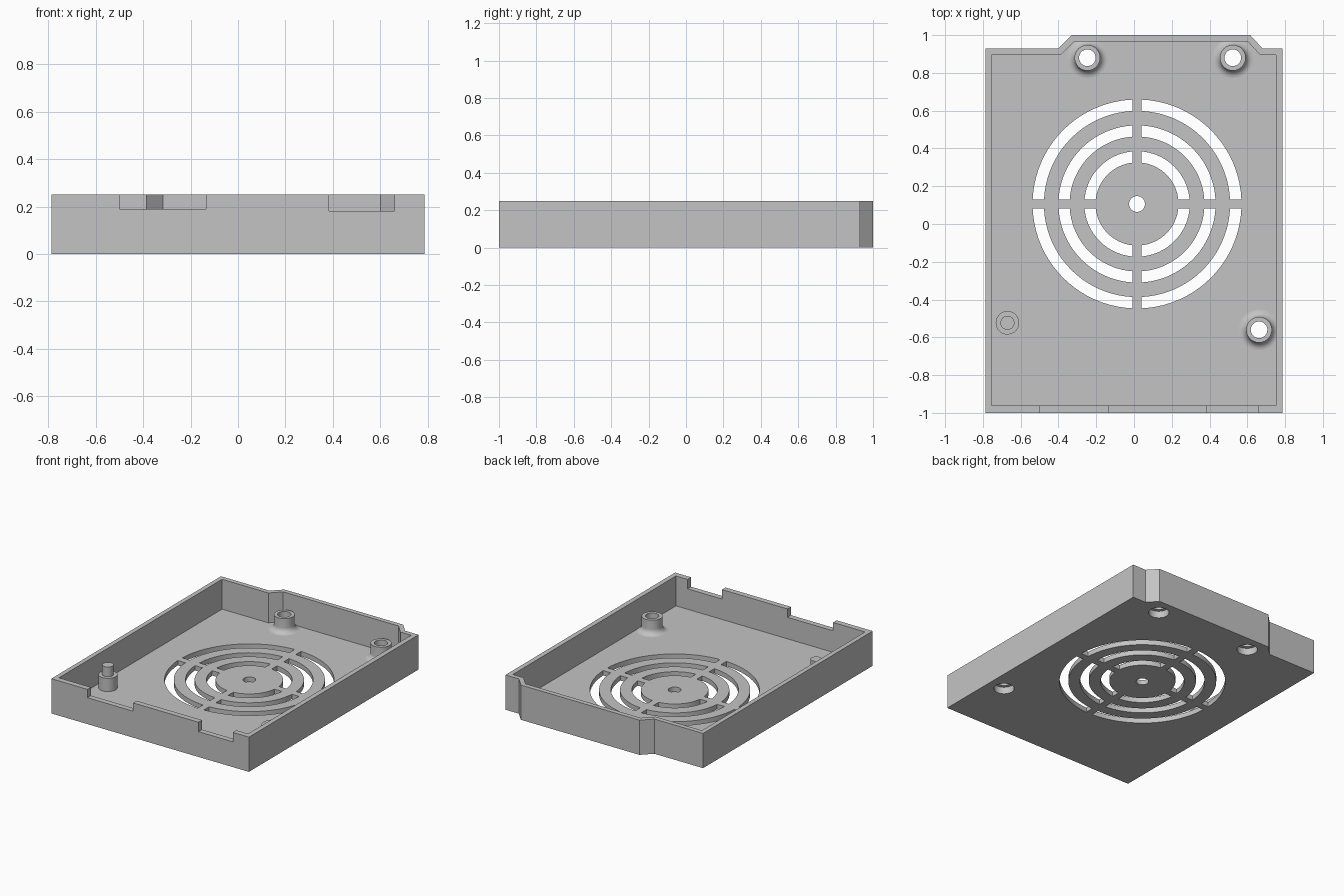
import bpy, bmesh, math
from mathutils import Matrix

if "Cube" in bpy.data.objects:
    bpy.data.objects.remove(bpy.data.objects["Cube"])

H, FLOOR = 0.25, 0.035
grey = bpy.data.materials.new("grey plastic")
grey.diffuse_color = (0.55, 0.55, 0.55, 1)
grey.use_nodes = True
grey.node_tree.nodes["Principled BSDF"].inputs["Base Color"].default_value = grey.diffuse_color


def finish(name, bm, smooth=True):
    bmesh.ops.recalc_face_normals(bm, faces=bm.faces)
    me = bpy.data.meshes.new(name)
    bm.to_mesh(me)
    bm.free()
    me.materials.append(grey)
    ob = bpy.data.objects.new(name, me)
    bpy.context.collection.objects.link(ob)
    if smooth:
        shade(ob)
    return ob


def shade(ob):
    bpy.ops.object.select_all(action='DESELECT')
    ob.select_set(True)
    bpy.context.view_layer.objects.active = ob
    bpy.ops.object.shade_smooth_by_angle(angle=math.radians(30))


def prism(bm, pts, z0, z1):
    """Extrude a flat outline between two heights."""
    f = bm.faces.new([bm.verts.new((x, y, z0)) for x, y in pts])
    ext = bmesh.ops.extrude_face_region(bm, geom=[f])["geom"]
    bmesh.ops.translate(bm, vec=(0, 0, z1 - z0),
                        verts=[v for v in ext if isinstance(v, bmesh.types.BMVert)])


def circle(cx, cy, r, n=48):
    return [(cx + r * math.cos(2 * math.pi * i / n),
             cy + r * math.sin(2 * math.pi * i / n)) for i in range(n)]


def lathe(name, profile, x, y, closed, n=48):
    """Spin a radius/height profile around a vertical axis."""
    bm = bmesh.new()
    vs = [bm.verts.new((r, 0, z)) for r, z in profile]
    es = [bm.edges.new(p) for p in zip(vs, vs[1:] + vs[:1] if closed else vs[1:])]
    bmesh.ops.spin(bm, geom=vs + es, axis=(0, 0, 1), cent=(0, 0, 0),
                   angle=2 * math.pi, steps=n, use_duplicate=False)
    bmesh.ops.remove_doubles(bm, verts=bm.verts, dist=1e-5)
    bmesh.ops.transform(bm, matrix=Matrix.Translation((x, y, 0)), verts=bm.verts)
    return finish(name, bm)


# tray body: outline with the raised tab on the back edge
outer = [(-0.787, -1), (0.787, -1), (0.787, 0.93), (0.68, 0.93),
         (0.615, 1), (-0.33, 1), (-0.4, 0.93), (-0.787, 0.93)]
inner = [(-0.754, -0.96), (0.752, -0.96), (0.752, 0.896), (0.667, 0.896),
         (0.602, 0.966), (-0.316, 0.966), (-0.386, 0.896), (-0.754, 0.896)]
bm = bmesh.new()
prism(bm, outer, 0, H)
tray = finish("tray", bm, False)

cut = bmesh.new()
prism(cut, inner, FLOOR, H + 0.1)
cavity = finish("cavity_cutter", cut, False)

# fan grille slots: three rings, each split in four by a cross of bars
FX, FY, BAR = 0.016, 0.106, 0.025
cut = bmesh.new()
for r0, r1 in ((0.220, 0.279), (0.357, 0.416), (0.493, 0.553)):
    for q in range(4):
        arc = []
        for r, flip in ((r1, False), (r0, True)):
            a = math.asin(BAR / r)
            ang = [a + (math.pi / 2 - 2 * a) * i / 20 for i in range(21)]
            arc += [(r, t + q * math.pi / 2) for t in (ang[::-1] if flip else ang)]
        prism(cut, [(FX + r * math.cos(t), FY + r * math.sin(t)) for r, t in arc],
              -0.1, FLOOR + 0.05)
prism(cut, circle(FX, FY, 0.042), -0.1, FLOOR + 0.05)

# screw holes in the floor
screws = ((-0.247, 0.88), (0.523, 0.88), (0.662, -0.56))
for x, y in screws:
    prism(cut, circle(x, y, 0.068), -0.1, 0.05)
holes = finish("hole_cutter", cut, False)

# connector notches in the front wall
cut = bmesh.new()
for x0, x1, z in ((-0.5, -0.135, 0.19), (0.385, 0.66, 0.182)):
    prism(cut, [(x0, -1.1), (x1, -1.1), (x1, -0.93), (x0, -0.93)], z, H + 0.1)
notches = finish("notch_cutter", cut, False)

for cutter in (cavity, holes, notches):
    m = tray.modifiers.new(cutter.name, 'BOOLEAN')
    m.operation, m.solver, m.object = 'DIFFERENCE', 'EXACT', cutter
    cutter.hide_render = True
bpy.context.view_layer.update()
dg = bpy.context.evaluated_depsgraph_get()
tray_mesh = bpy.data.meshes.new_from_object(tray.evaluated_get(dg))
tray.modifiers.clear()
tray.data = tray_mesh
for cutter in (cavity, holes, notches):
    bpy.data.objects.remove(cutter)
shade(tray)

# hollow screw bosses with a flared foot and a counterbore underneath
R, F = 0.068, 0.04
flare = [(R + F - F * math.cos(t), FLOOR + F - F * math.sin(t))
         for t in (math.pi / 2 * i / 8 for i in range(9))]
boss = [(0.044, 0.05), (0.044, 0.14), (R, 0.14)] + flare + \
       [(R + F, 0.03), (R, 0.03), (R, 0.05)]
for i, (x, y) in enumerate(screws):
    lathe(f"screw_boss_{i + 1}", boss, x, y, True)

# stepped locating pin
lathe("locating_pin", [(0, 0.03), (0.062, 0.03), (0.062, 0.13), (0.037, 0.13),
                       (0.037, 0.20), (0, 0.20)], -0.67, -0.523, False)
